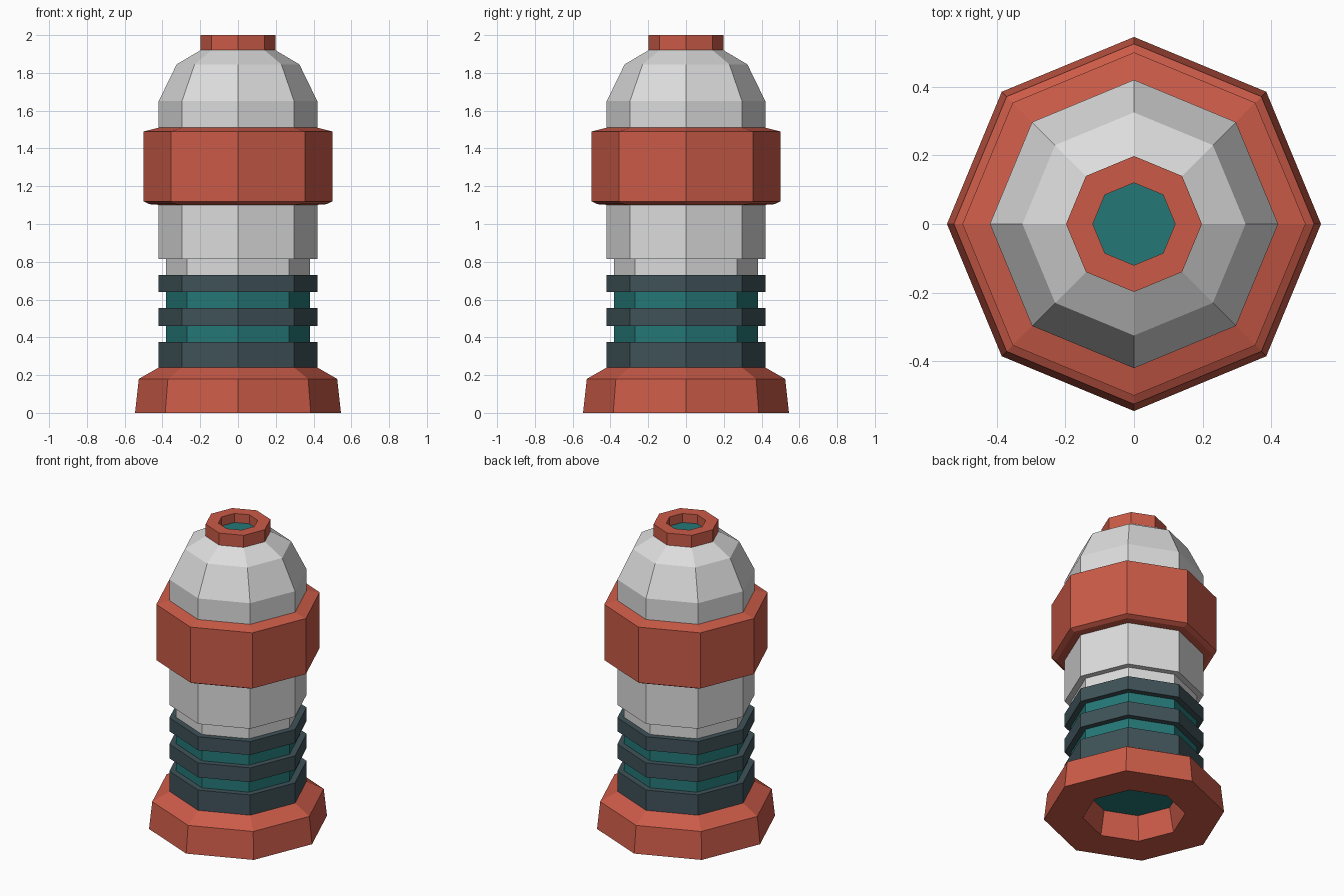
import bpy, bmesh, math

if "Cube" in bpy.data.objects:
    bpy.data.objects.remove(bpy.data.objects["Cube"])

SIDES = 8


def material(name, rgb):
    m = bpy.data.materials.new(name)
    m.diffuse_color = (*rgb, 1)
    m.use_nodes = True
    m.node_tree.nodes["Principled BSDF"].inputs["Base Color"].default_value = m.diffuse_color
    return m


RED = material("brick red", (0.60, 0.105, 0.065))
WHITE = material("light grey", (0.72, 0.72, 0.72))
DARK = material("dark slate", (0.050, 0.085, 0.100))
TEAL = material("teal", (0.018, 0.185, 0.185))


def lathe(name, profile, mat, closed=False):
    """Revolve (radius, z) points in eight flat sides; closed makes a ring, otherwise ends are capped."""
    bm = bmesh.new()
    rings = []
    for r, z in profile:
        rings.append([bm.verts.new((r * math.cos(a), r * math.sin(a), z))
                      for a in (2 * math.pi * i / SIDES for i in range(SIDES))])
    pairs = list(zip(rings, rings[1:]))
    if closed:
        pairs.append((rings[-1], rings[0]))
    else:
        bm.faces.new(rings[0])
        bm.faces.new(rings[-1])
    for low, high in pairs:
        for i in range(SIDES):
            j = (i + 1) % SIDES
            bm.faces.new((low[i], low[j], high[j], high[i]))
    bmesh.ops.recalc_face_normals(bm, faces=bm.faces)
    mesh = bpy.data.meshes.new(name)
    bm.to_mesh(mesh)
    bm.free()
    mesh.materials.append(mat)
    ob = bpy.data.objects.new(name, mesh)
    bpy.context.collection.objects.link(ob)
    return ob


# Flared foot, hollow underneath
lathe("base", [(0.31, 0), (0.545, 0), (0.525, 0.18), (0.42, 0.24), (0.28, 0.24), (0.28, 0.16)], RED, True)

# Teal core showing in the grooves, and closing the foot's recess
lathe("core", [(0.29, 0.16), (0.29, 0.23), (0.38, 0.23), (0.38, 0.73)], TEAL)

# Dark rings around the core
for i, (z0, z1) in enumerate([(0.24, 0.375), (0.46, 0.555), (0.64, 0.73)]):
    lathe(f"grip_ring_{i + 1}", [(0.30, z0), (0.42, z0), (0.42, z1), (0.30, z1)], DARK, True)

# Pale body with stepped neck and domed shoulder
lathe("body", [(0.38, 0.73), (0.38, 0.815), (0.42, 0.815), (0.42, 1.65),
               (0.325, 1.845), (0.198, 1.92)], WHITE)

# Wide band
lathe("band", [(0.40, 1.10), (0.47, 1.105), (0.50, 1.12), (0.50, 1.49), (0.42, 1.51), (0.40, 1.51)], RED, True)

# Nozzle collar with sunken teal centre
lathe("collar", [(0.12, 1.92), (0.198, 1.92), (0.198, 2.0), (0.12, 2.0)], RED, True)
lathe("nozzle_plug", [(0.12, 1.92), (0.12, 1.94)], TEAL)
